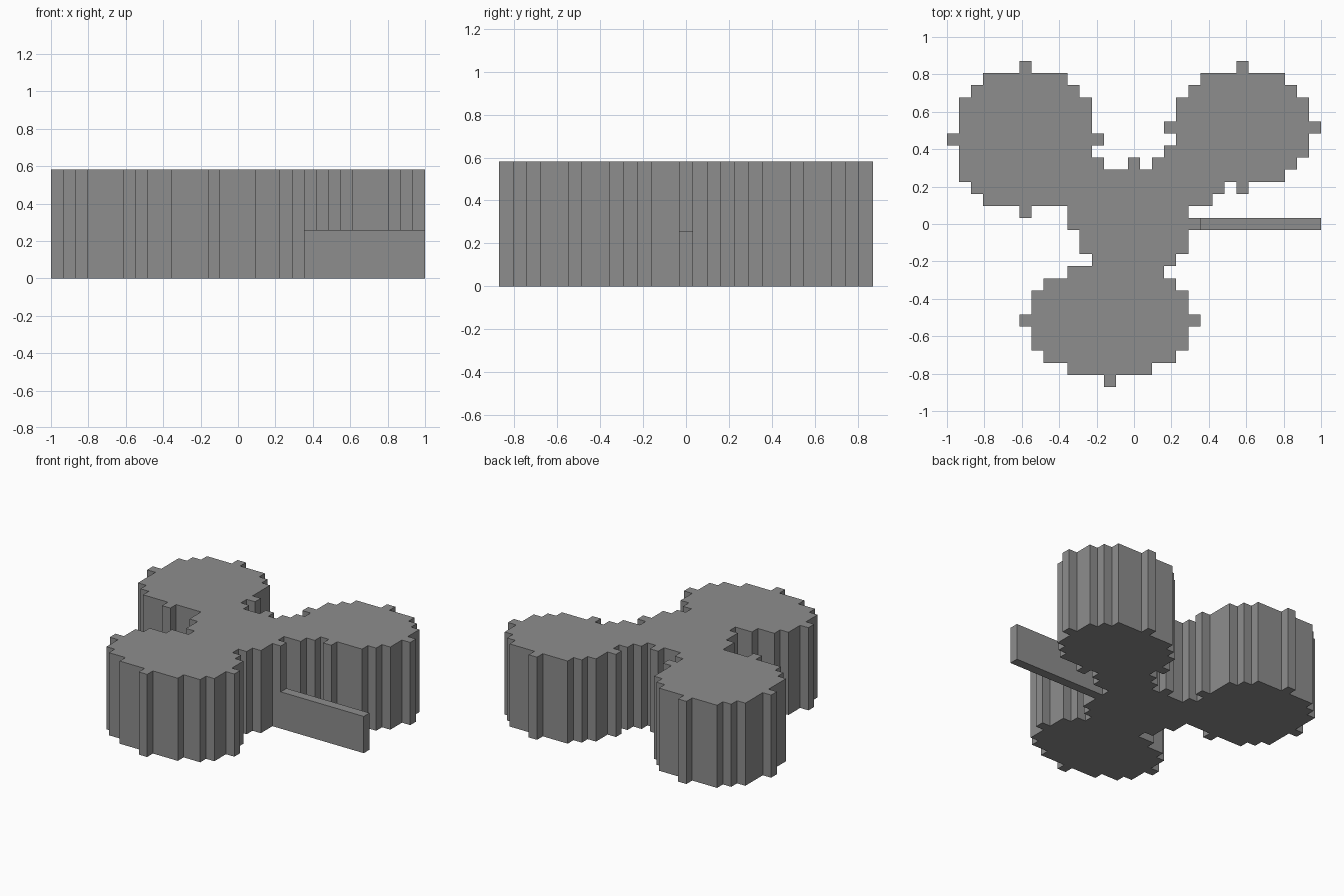
import bpy
import bmesh

if "Cube" in bpy.data.objects:
    bpy.data.objects.remove(bpy.data.objects["Cube"], do_unlink=True)

U = 2 / 31          # size of one block
BODY_LAYERS = 9
RAIL_LAYERS = 4

grey = bpy.data.materials.new("mid grey")
grey.use_nodes = True
colour = (0.27, 0.27, 0.27, 1)
grey.diffuse_color = colour
bsdf = next(n for n in grey.node_tree.nodes if n.type == "BSDF_PRINCIPLED")
bsdf.inputs["Base Color"].default_value = colour


def disc(cx, cy, widths):
    """Blocky disc; widths are half-widths from the outer row to the middle."""
    r = len(widths) - 1
    return {(cx + i, cy + j)
            for j in range(-r, r + 1)
            for i in range(-widths[r - abs(j)], widths[r - abs(j)] + 1)}


def strip(row, start, end):
    return {(i, row) for i in range(start, end + 1)}


def extrude_cells(name, cells, layers):
    """Merge square cells into one flat outline and raise it to a solid."""
    bm = bmesh.new()
    for i, j in sorted(cells):
        corners = ((-0.5, -0.5), (0.5, -0.5), (0.5, 0.5), (-0.5, 0.5))
        bm.faces.new([bm.verts.new(((i + a) * U, (j + b) * U, 0)) for a, b in corners])
    bmesh.ops.remove_doubles(bm, verts=bm.verts[:], dist=U / 10)
    base = bm.faces[:]
    raised = bmesh.ops.extrude_face_region(bm, geom=base, use_keep_orig=True)["geom"]
    bmesh.ops.translate(bm, vec=(0, 0, layers * U),
                        verts=[g for g in raised if isinstance(g, bmesh.types.BMVert)])
    bmesh.ops.recalc_face_normals(bm, faces=bm.faces[:])
    bmesh.ops.dissolve_limit(bm, angle_limit=0.02, verts=bm.verts[:], edges=bm.edges[:])
    mesh = bpy.data.meshes.new(name)
    bm.to_mesh(mesh)
    bm.free()
    mesh.materials.append(grey)
    obj = bpy.data.objects.new(name, mesh)
    bpy.context.collection.objects.link(obj)
    return obj


# Three round lobes around a central hub
body = disc(0, 0, [0, 2, 3, 4, 4, 5])
body |= disc(-9, 7, [0, 3, 4, 5, 5, 5, 6])
body |= disc(9, 8, [0, 3, 4, 5, 5, 6])
body |= disc(-2, -8, [0, 3, 5, 6, 6, 7])

# Stepped bridges from the hub to the two rear lobes
for row, start, end in ((1, -5, 0), (2, -6, 6), (3, -6, 7), (4, -6, 7),
                        (5, -6, -3), (5, 2, 6), (6, 3, 6)):
    body |= strip(row, start, end)

extrude_cells("lobed_body", body, BODY_LAYERS)

# Low thin rail reaching out to the side
extrude_cells("side_rail", strip(0, 6, 15), RAIL_LAYERS)
